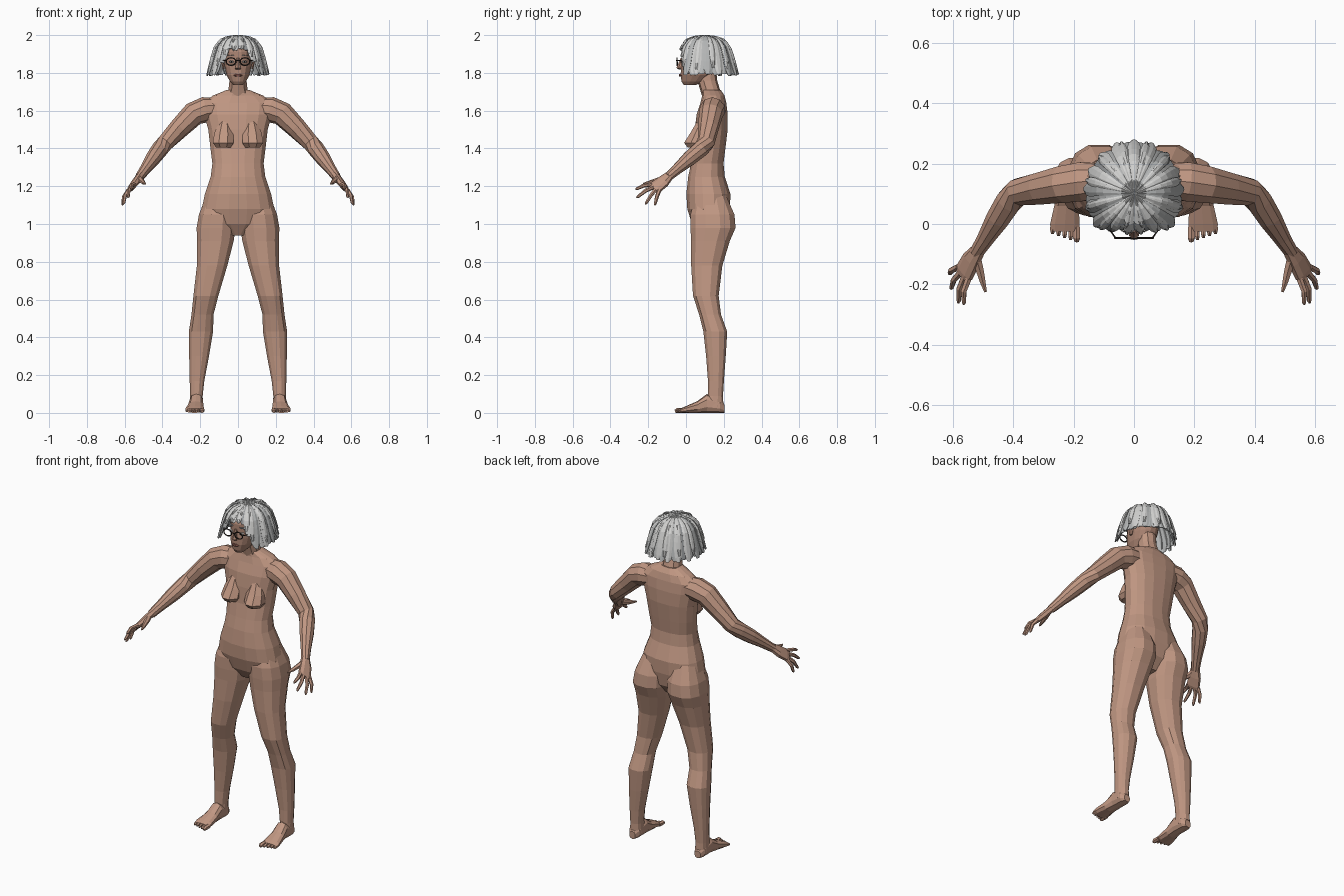
import bpy, bmesh, random
from math import sin, cos, pi, copysign, radians
from mathutils import Vector

random.seed(4)
if "Cube" in bpy.data.objects:
    bpy.data.objects.remove(bpy.data.objects["Cube"], do_unlink=True)


def material(name, r, g, b):
    m = bpy.data.materials.new(name)
    m.use_nodes = True
    m.diffuse_color = (r, g, b, 1)
    m.node_tree.nodes["Principled BSDF"].inputs["Base Color"].default_value = (r, g, b, 1)
    return m


SKIN = material("skin", .53, .31, .225)
FACE = material("face_skin", .42, .24, .175)
LIPS = material("lips", .25, .1, .08)
DARK = material("dark_frame", .025, .018, .015)
EYE = material("eye_white", .6, .57, .54)
GREYS = [material("light_grey_hair", .64, .64, .63),
         material("mid_grey_hair", .46, .47, .47),
         material("dark_grey_hair", .3, .31, .32)]


def finish(name, bm, mats, mirror=False):
    bmesh.ops.recalc_face_normals(bm, faces=bm.faces)
    mesh = bpy.data.meshes.new(name)
    bm.to_mesh(mesh)
    bm.free()
    for m in mats:
        mesh.materials.append(m)
    ob = bpy.data.objects.new(name, mesh)
    bpy.context.scene.collection.objects.link(ob)
    if mirror:
        ob.modifiers.new("mirror", "MIRROR").use_mirror_merge = False
    return ob


def loft(bm, rings, sides, power=1.0):
    """Skin a closed tube over rings of (centre, u radius, v radius)."""
    loops = []
    for c, u, v in rings:
        loop = []
        for i in range(sides):
            a = 2 * pi * (i + .5) / sides
            p, q = (copysign(abs(f) ** power, f) for f in (cos(a), sin(a)))
            loop.append(bm.verts.new(c + u * p + v * q))
        loops.append(loop)
    for a, b in zip(loops, loops[1:]):
        for i in range(sides):
            j = (i + 1) % sides
            bm.faces.new((a[i], a[j], b[j], b[i]))
    bm.faces.new(loops[0])
    bm.faces.new(loops[-1])


def stack(name, rows, mat, sides=12, mirror=False, power=.85):
    """Level rings: x, z, half width, front y, back y."""
    bm = bmesh.new()
    loft(bm, [(Vector((x, (f + b) / 2, z)), Vector((w, 0, 0)), Vector((0, (b - f) / 2, 0)))
              for x, z, w, f, b in rows], sides, power)
    return finish(name, bm, [mat], mirror)


def limb(bm, pts, sides=8, flat=1.0):
    """Rings square to a path of x, y, z, radius."""
    P = [Vector(p[:3]) for p in pts]
    rings = []
    for i, p in enumerate(P):
        d = (P[min(i + 1, len(P) - 1)] - P[max(i - 1, 0)]).normalized()
        u = d.cross(Vector((0, 0, 1)))
        u = u.normalized() if u.length > .01 else Vector((1, 0, 0))
        v = u.cross(d)
        rings.append((p, u * pts[i][3], v * pts[i][3] * flat))
    loft(bm, rings, sides)


# torso
stack("torso", [(0, z, w, f, b) for z, w, f, b in (
    (.94, .05, .07, .17), (1, .17, .03, .22), (1.08, .195, .005, .235),
    (1.16, .178, 0, .237), (1.25, .147, .01, .207), (1.32, .138, .025, .2),
    (1.4, .148, .04, .21), (1.5, .16, .045, .222), (1.58, .182, .055, .222),
    (1.64, .19, .075, .215), (1.68, .135, .085, .205), (1.71, .06, .085, .185))], SKIN, 16)
stack("chest", [(.07, 1.55, .03, .06, .13), (.075, 1.48, .055, .018, .12),
                (.078, 1.43, .06, -.015, .12), (.078, 1.405, .042, .005, .1)],
      SKIN, 8, True, 1)
stack("neck", [(0, 1.66, .075, .09, .195), (0, 1.71, .053, .075, .18),
               (0, 1.76, .047, .06, .165), (0, 1.82, .047, .05, .16)], SKIN, 10)

# legs
stack("legs", [(.1, 1.15, .07, .05, .215), (.11, 1.05, .1, .02, .26),
               (.116, .98, .106, .02, .266), (.12, .91, .1, .024, .235),
               (.137, .78, .083, .025, .195), (.17, .62, .068, .035, .175),
               (.188, .52, .06, .068, .187), (.196, .43, .066, .09, .22),
               (.206, .3, .054, .105, .212), (.217, .17, .04, .115, .202),
               (.22, .09, .034, .115, .197), (.22, .03, .036, .1, .2)], SKIN, 12, True)

# feet with toes
bm = bmesh.new()
loft(bm, [(Vector((x, y, h / 2)), Vector((w, 0, 0)), Vector((0, 0, h / 2)))
          for x, y, w, h in ((.22, .203, .02, .045), (.22, .18, .035, .075), (.22, .11, .037, .1),
                             (.224, .06, .042, .062), (.229, 0, .051, .036),
                             (.23, -.025, .048, .024))], 10, .8)
for i in range(5):
    x, tip = .19 + .02 * i, -.058 + .0065 * i
    r = .0135 if i == 0 else .009
    limb(bm, [(x, -.01, .014, r), (x, tip + .012, .013, r), (x, tip, .008, r * .6)], 6)
finish("feet", bm, [SKIN], True)

# arms
bm = bmesh.new()
limb(bm, [(.12, .145, 1.61, .06), (.175, .14, 1.605, .068), (.235, .132, 1.583, .064),
          (.31, .118, 1.508, .055), (.385, .106, 1.43, .046), (.415, .075, 1.395, .045),
          (.45, .02, 1.348, .041), (.49, -.045, 1.292, .03), (.522, -.095, 1.248, .024)], 10)
finish("arms", bm, [SKIN], True)

# hands: palm between wrist and knuckles, then fingers and thumb
bm = bmesh.new()
across = Vector((.5, .6, -.5)).normalized()
thick = across.cross(Vector((.5, -.7, -.5))).normalized()
loft(bm, [(Vector(c), across * w, thick * t) for c, w, t in (
    ((.515, -.085, 1.258), .024, .02), ((.54, -.12, 1.225), .036, .02),
    ((.562, -.16, 1.195), .04, .016), ((.57, -.172, 1.185), .034, .011))], 8, .8)
tips = ((.565, -.267, 1.185), (.583, -.262, 1.14), (.608, -.215, 1.105), (.613, -.165, 1.1))
for i, tip in enumerate(tips):
    base = Vector((.565, -.162, 1.193)) + across * (.02 * i - .03)
    tip = Vector(tip)
    mid = base.lerp(tip, .5) + Vector((.008, 0, .006))
    limb(bm, [(*base, .012), (*mid, .0105), (*base.lerp(tip, .9), .008), (*tip, .004)], 6)
limb(bm, [(.525, -.105, 1.245, .018), (.512, -.15, 1.23, .015),
          (.502, -.19, 1.22, .011), (.492, -.225, 1.213, .005)], 6)
finish("hands", bm, [SKIN], True)

# head
stack("head", [(0, z, w, f, b) for z, w, f, b in (
    (1.735, .025, -.012, .05), (1.755, .044, -.025, .1), (1.79, .062, -.03, .14),
    (1.83, .071, -.028, .165), (1.865, .074, -.022, .175), (1.91, .076, -.02, .18),
    (1.95, .066, 0, .18), (1.975, .035, .04, .14))], FACE, 16, power=.9)
stack("nose", [(0, 1.817, .012, -.035, 0), (0, 1.826, .018, -.051, 0),
               (0, 1.845, .011, -.042, 0), (0, 1.88, .008, -.028, 0)], FACE, 6)
stack("upper_and_lower_lip", [(0, 1.78, .014, -.036, 0), (0, 1.787, .027, -.039, 0),
                              (0, 1.794, .014, -.038, 0)], LIPS, 8)
stack("ears", [(.076, 1.82, .006, .055, .075), (.08, 1.85, .008, .05, .09),
               (.08, 1.875, .006, .055, .09)], FACE, 6, True)
stack("eyes", [(.034, 1.853, .008, -.024, 0), (.034, 1.859, .014, -.026, 0),
               (.034, 1.865, .008, -.024, 0)], EYE, 8, True)
stack("pupils", [(.034, 1.855, .004, -.029, 0), (.034, 1.863, .004, -.029, 0)], DARK, 6, True)
stack("eyebrows", [(.037, 1.891, .021, -.021, 0), (.037, 1.896, .019, -.02, 0)],
      GREYS[2], 6, True)

# glasses: rims, bridge and side bars
bm = bmesh.new()
n = 16
rim = [Vector((.037 + .026 * cos(2 * pi * i / n), -.047, 1.86 + .02 * sin(2 * pi * i / n)))
       for i in range(n)]
for i in range(n):
    a, b = rim[i], rim[(i + 1) % n]
    limb(bm, [(*a, .0035), (*b, .0035)], 5)
limb(bm, [(0, -.05, 1.867, .003), (.013, -.048, 1.863, .003)], 5)
limb(bm, [(.062, -.046, 1.865, .003), (.08, -.02, 1.867, .003), (.084, .07, 1.865, .003)], 5)
finish("glasses", bm, [DARK], True)

# hair: overlapping locks that fall from the crown over a dome
DOME = ((0, 2), (.045, 1.995), (.085, 1.978), (.115, 1.94), (.135, 1.88), (.15, 1.82), (.158, 1.785))


def dome(z_drop, angle, lift):
    """Point on the dome after a share z_drop of the way down, with the front at angle 0."""
    k = min(z_drop, .9999) * (len(DOME) - 1)
    i = int(k)
    (r0, z0), (r1, z1) = DOME[i], DOME[i + 1]
    r = r0 + (r1 - r0) * (k - i) + lift
    y_scale = 1.08 if cos(angle) < 0 else 1.05
    return Vector((r * sin(angle), .1 - r * cos(angle) * y_scale,
                   z0 + (z1 - z0) * (k - i) + lift * .3 - .004))


def lock(bm, angle, reach, half, lift, colour):
    rows = []
    steps = 8
    for s in range(steps + 1):
        t = s / steps
        w = half * (1 if t < .8 else 1 - (t - .8) * 3)
        rows.append([bm.verts.new(dome(t * reach, angle + w * k, lift + .005 * (1 - k * k)))
                     for k in (-1, -.4, .4, 1)])
    for a, b in zip(rows, rows[1:]):
        for i in range(3):
            f = bm.faces.new((a[i], b[i], b[i + 1], a[i + 1]))
            f.material_index = colour


def reach_at(angle):
    """Short fringe over the face, full length round the sides and back."""
    off = abs((angle + pi) % (2 * pi) - pi)
    share = min(max((off - radians(28)) / radians(20), 0), 1)
    return .55 + .42 * share


bm = bmesh.new()
layers = ((24, .24, 0, 0, (0, 1, 1, 2)), (17, .15, .007, .02, (0, 0, 1)),
          (12, .1, .011, -.12, (0,)))
for count, half, lift, extra, palette in layers:
    for i in range(count):
        angle = 2 * pi * (i + .5) / count
        reach = reach_at(angle) + extra + random.uniform(-.04, .01)
        lock(bm, angle, min(reach, 1), half, lift, random.choice(palette))
bmesh.ops.recalc_face_normals(bm, faces=bm.faces)
hair = finish("hair", bm, GREYS)
shell = hair.modifiers.new("thickness", "SOLIDIFY")
shell.thickness = .004
